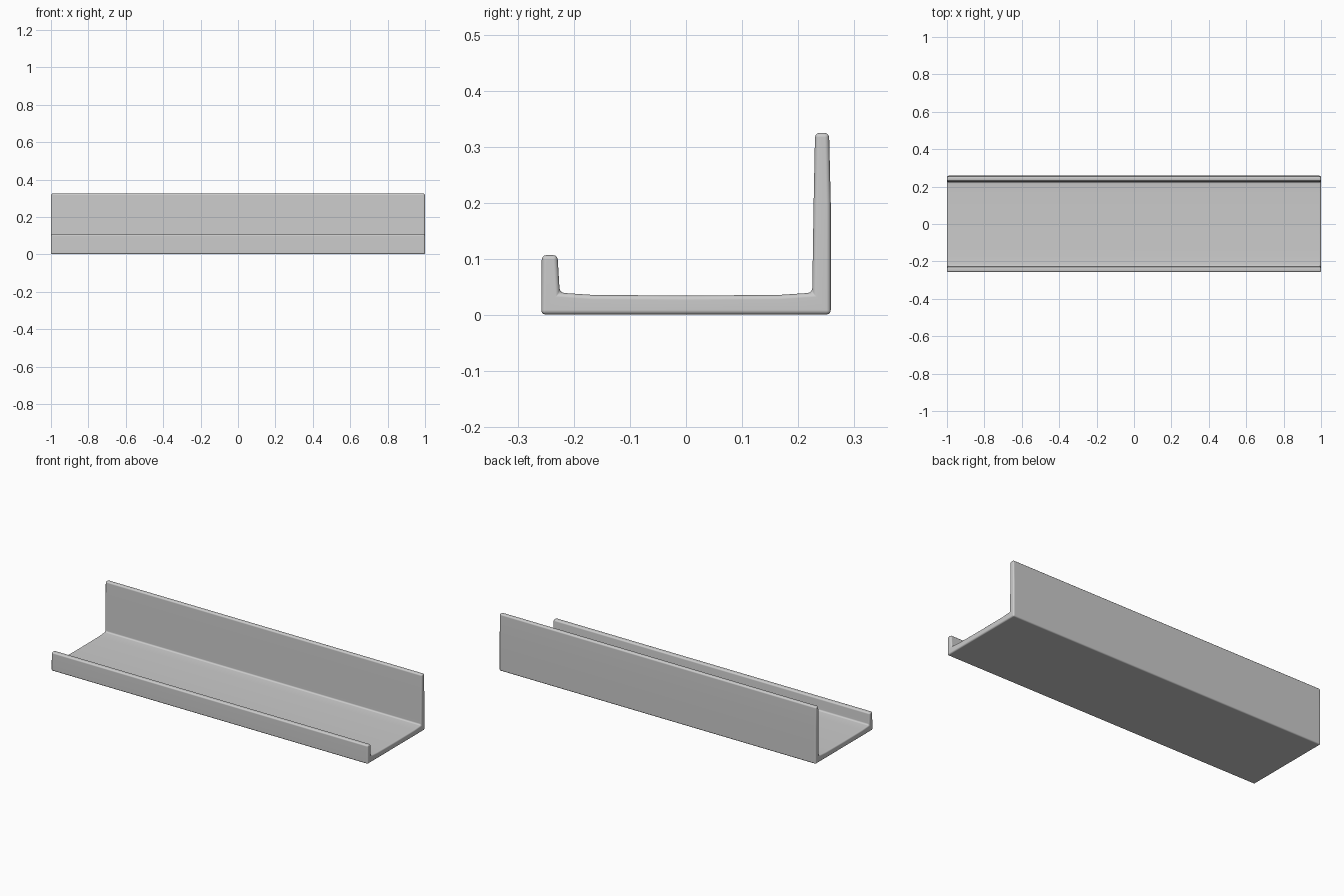
import bpy, bmesh

if "Cube" in bpy.data.objects:
    bpy.data.objects.remove(bpy.data.objects["Cube"])

# Cross-section of the tray (y, z): floor, tall back wall, low front lip
profile = [
    (-0.258, 0.001), (0.258, 0.001),
    (0.258, 0.20), (0.255, 0.325), (0.230, 0.325), (0.2275, 0.20),
    (0.225, 0.040), (0.165, 0.036), (0.0, 0.035), (-0.165, 0.036), (-0.225, 0.040),
    (-0.229, 0.107), (-0.257, 0.107),
]

# Extrude the section along x
bm = bmesh.new()
face = bm.faces.new([bm.verts.new((-1.0, y, z)) for y, z in profile])
ext = bmesh.ops.extrude_face_region(bm, geom=[face])
moved = [g for g in ext["geom"] if isinstance(g, bmesh.types.BMVert)]
bmesh.ops.translate(bm, verts=moved, vec=(2.0, 0, 0))
bmesh.ops.recalc_face_normals(bm, faces=bm.faces)
mesh = bpy.data.meshes.new("shelf_tray")
bm.to_mesh(mesh)
bm.free()

tray = bpy.data.objects.new("shelf_tray", mesh)
bpy.context.collection.objects.link(tray)

# Soft rounded edges
bevel = tray.modifiers.new("soft_edges", "BEVEL")
bevel.width = 0.008
bevel.segments = 3
bevel.limit_method = "ANGLE"
bevel.angle_limit = 0.7

# Smooth shading, with flat faces kept clean
bpy.context.view_layer.objects.active = tray
tray.select_set(True)
bpy.ops.object.shade_smooth()
clean = tray.modifiers.new("clean_shading", "WEIGHTED_NORMAL")
clean.keep_sharp = True
